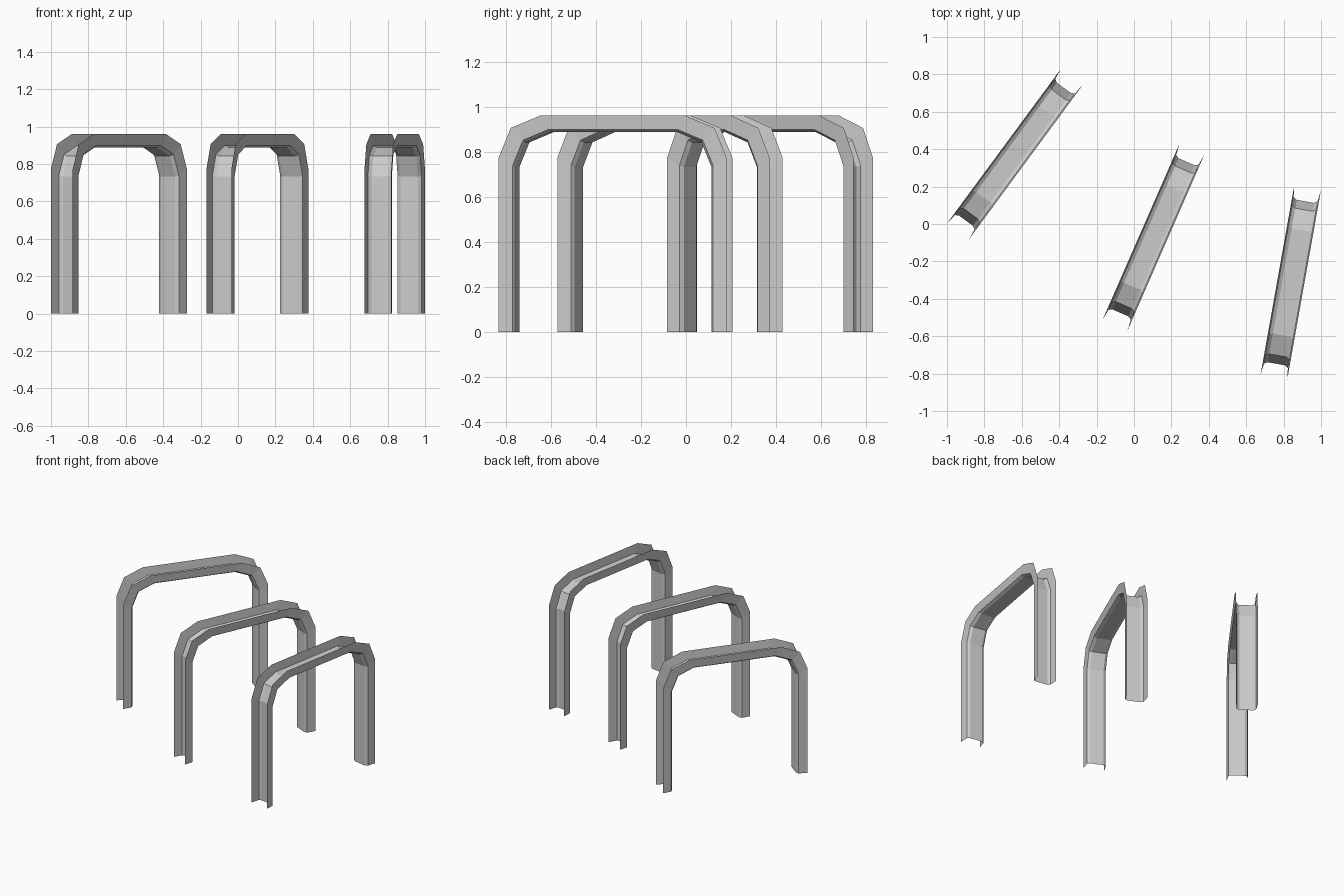
import bpy, bmesh, math

if "Cube" in bpy.data.objects:
    bpy.data.objects.remove(bpy.data.objects["Cube"])

L, H = 1.028, 0.96          # overall span and height of one arch

# Half of the channel section: (sideways, depth in from outer rim, corner radius)
half = [(-0.0725, 0.0, 0.187), (-0.065, 0.062, 0.160), (-0.0465, 0.073, 0.155)]
section = half + [(-t, d, r) for t, d, r in reversed(half)]


def arch_path(d, r):
    """U-shaped path in the (along, up) plane, with two-segment corners."""
    x, top = L / 2 - d, H - d
    k = r * (1 - math.cos(math.pi / 4))
    left = [(-x, 0), (-x, top - r), (-x + k, top - k), (-x + r, top)]
    return left + [(-s, z) for s, z in reversed(left)]


def make_arch(name, cx, cy, angle):
    bm = bmesh.new()
    rails = [[bm.verts.new((s, -t, z)) for s, z in arch_path(d, r)]
             for t, d, r in section]
    # Skin neighbouring rails into an open sheet channel
    for a, b in zip(rails, rails[1:]):
        for i in range(len(a) - 1):
            bm.faces.new((a[i], b[i], b[i + 1], a[i + 1]))
    bmesh.ops.recalc_face_normals(bm, faces=bm.faces)
    mesh = bpy.data.meshes.new(name)
    bm.to_mesh(mesh)
    bm.free()
    ob = bpy.data.objects.new(name, mesh)
    ob.location = (cx, cy, 0)
    ob.rotation_euler.z = math.radians(angle)
    bpy.context.collection.objects.link(ob)


# Three arches fanned around a gentle curve
make_arch("left_arch", -0.637, 0.373, 53.6)
make_arch("middle_arch", 0.104, -0.071, 66.4)
make_arch("right_arch", 0.838, -0.313, 79.9)
